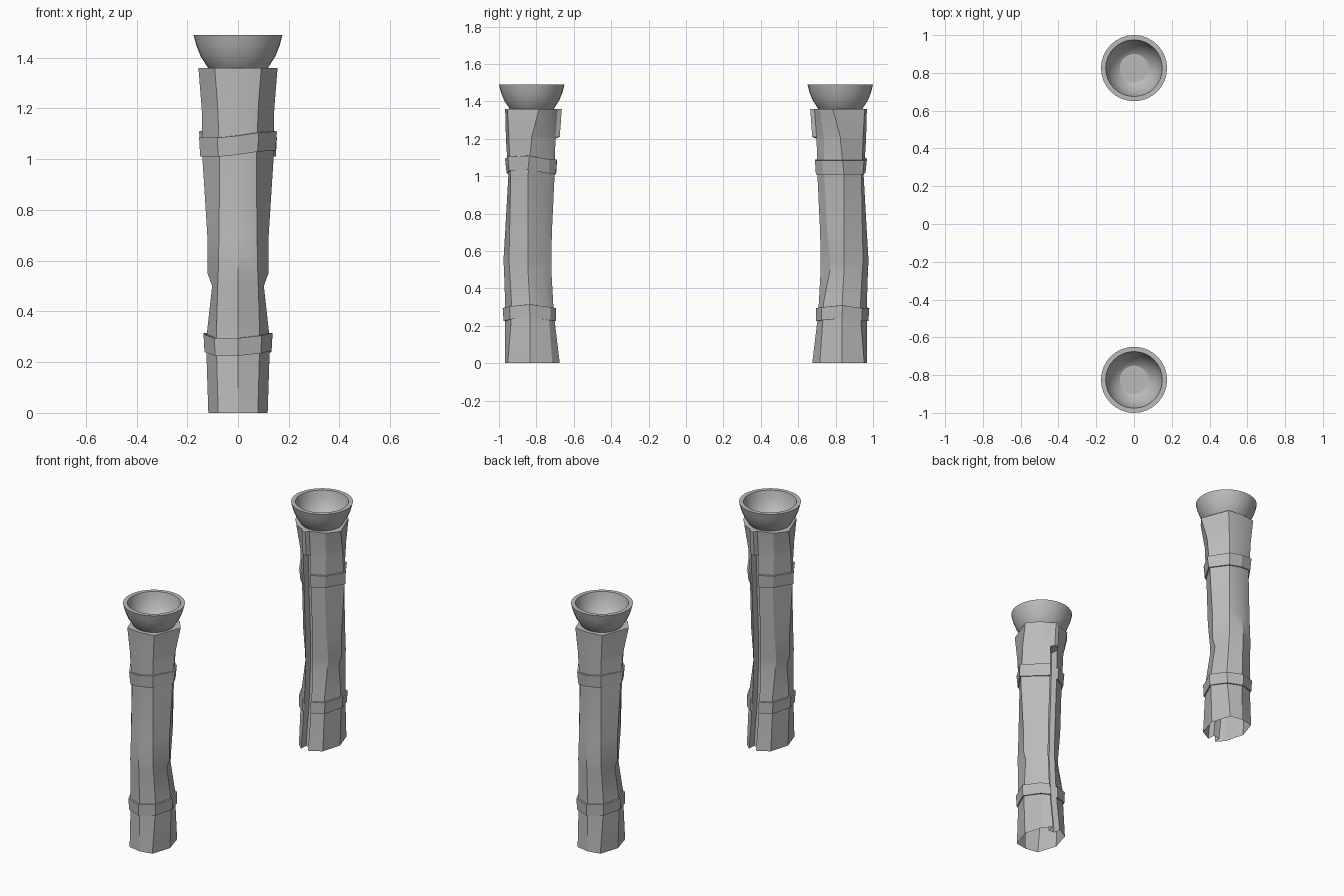
import bpy, bmesh, math
from mathutils import Vector, Matrix

cube = bpy.data.objects.get("Cube")
if cube:
    bpy.data.objects.remove(cube, do_unlink=True)

stone = bpy.data.materials.new("stone_grey")
stone.use_nodes = True
stone.diffuse_color = (0.5, 0.5, 0.5, 1)
stone.node_tree.nodes["Principled BSDF"].inputs["Base Color"].default_value = (0.5, 0.5, 0.5, 1)

POST_Y = 0.825
SLOT_X, SLOT_HALF, SLOT_DEPTH, SLOT_TOP = 0.015, 0.024, 0.045, 1.21

# Post profile by height: z, front ridge, front corner x y, side corner x y, rear corner x y, back
LEVELS = [
    (0.00, 0.142, 0.078, 0.128, 0.117, -0.01, 0.082, 0.110, 0.150),
    (0.25, 0.142, 0.085, 0.108, 0.125, -0.01, 0.082, 0.092, 0.120),
    (0.32, 0.142, 0.085, 0.108, 0.122, -0.01, 0.080, 0.090, 0.115),
    (0.50, 0.148, 0.080, 0.118, 0.102, -0.02, 0.076, 0.055, 0.105),
    (0.55, 0.151, 0.078, 0.122, 0.120, -0.02, 0.080, 0.052, 0.105),
    (0.70, 0.142, 0.075, 0.118, 0.121, -0.02, 0.080, 0.070, 0.108),
    (1.00, 0.125, 0.072, 0.113, 0.140, -0.02, 0.078, 0.085, 0.122),
    (1.20, 0.138, 0.080, 0.122, 0.143, 0.00, 0.088, 0.088, 0.127),
    (1.21, 0.138, 0.080, 0.122, 0.144, 0.00, 0.088, 0.088, 0.127),
    (1.36, 0.142, 0.092, 0.130, 0.156, 0.04, 0.100, 0.110, 0.138),
]


def level_at(z):
    """Interpolate the profile at a height."""
    for a, b in zip(LEVELS, LEVELS[1:]):
        if z <= b[0]:
            t = (z - a[0]) / (b[0] - a[0])
            return [p + (q - p) * t for p, q in zip(a, b)]
    return LEVELS[-1]


def outline(level):
    """Cross-section from the right lip of the slot round the front to the left lip."""
    z, front, bx, by, cx, cy, gx, gy, back = level
    return [Vector(p) for p in (
        (SLOT_X + SLOT_HALF, back, z), (gx, gy, z), (cx, cy, z), (bx, -by, z), (0, -front, z),
        (-bx, -by, z), (-cx, cy, z), (-gx, gy, z), (SLOT_X - SLOT_HALF, back, z))]


def loft(bm, rings, closed):
    rows = [[bm.verts.new(p) for p in ring] for ring in rings]
    n = len(rows[0])
    for low, high in zip(rows, rows[1:]):
        for i in range(n if closed else n - 1):
            j = (i + 1) % n
            bm.faces.new((low[i], low[j], high[j], high[i]))
    return rows


def finish(bm, name, thickness=0):
    """Place one copy at the front and a half-turned copy at the back."""
    bmesh.ops.remove_doubles(bm, verts=bm.verts, dist=0.0001)
    bmesh.ops.recalc_face_normals(bm, faces=bm.faces)
    mesh = bpy.data.meshes.new(name)
    bm.to_mesh(mesh)
    bm.free()
    mesh.materials.append(stone)
    for side, y, turn in (("front", -POST_Y, 0), ("back", POST_Y, math.pi)):
        obj = bpy.data.objects.new(side + "_" + name, mesh)
        bpy.context.collection.objects.link(obj)
        obj.matrix_world = Matrix.Translation((0, y, 0)) @ Matrix.Rotation(turn, 4, "Z")
        if thickness:
            mod = obj.modifiers.new("thickness", "SOLIDIFY")
            mod.thickness = thickness
            mod.offset = 0
    if not thickness:
        for other in bpy.context.selected_objects:
            other.select_set(False)
        obj.select_set(True)
        bpy.context.view_layer.objects.active = obj
        bpy.ops.object.shade_smooth_by_angle(angle=math.radians(30))


# Faceted hollow post, open below, slotted on its inner side with a ridge above the slot
bm = bmesh.new()
rings = []
for level in LEVELS:
    ring = outline(level)
    depth = SLOT_DEPTH if level[0] < SLOT_TOP else -0.023
    width = SLOT_HALF * (0.9 if depth > 0 else 0.5)
    for x in (SLOT_X - width, SLOT_X + width):
        ring.append(Vector((x, level[-1] - depth, level[0])))
    rings.append(ring)
rows = loft(bm, rings, True)
bm.faces.new(rows[-1])
finish(bm, "post")


# Loose tilted straps that stop at the slot
def strap(name, low, high, gaps, lifts):
    bm = bmesh.new()
    rings = []
    for z, gap in zip((low, high), gaps):
        ring = outline(level_at(z))
        for p, lift in zip(ring, lifts):
            out = Vector((p.x, p.y, 0)).normalized()
            p += out * gap + Vector((0, 0, lift))
        rings.append(ring)
    loft(bm, rings, False)
    finish(bm, name, thickness=0.01)


strap("upper_strap", 1.01, 1.085, (0.004, 0.007),
      (0.005, 0.005, 0.025, 0.02, 0.008, 0.0, 0.0, 0.0, 0.0))
strap("lower_strap", 0.225, 0.295, (0.003, 0.008),
      (0.0, 0.005, 0.02, 0.01, 0.0, 0.0, 0.015, 0.005, 0.0))

# Round bowl on top: outer wall, rim and hollow
profile = [(0, 1.31), (0.08, 1.325), (0.118, 1.36), (0.147, 1.405), (0.165, 1.45), (0.175, 1.49),
           (0.15, 1.49), (0.14, 1.445), (0.118, 1.4), (0.08, 1.362), (0.04, 1.345), (0, 1.34)]
bm = bmesh.new()
verts = [bm.verts.new((r, 0, z)) for r, z in profile]
edges = [bm.edges.new(pair) for pair in zip(verts, verts[1:])]
bmesh.ops.spin(bm, geom=verts + edges, cent=(0, 0, 0), axis=(0, 0, 1),
               angle=math.tau, steps=32)
finish(bm, "bowl")
